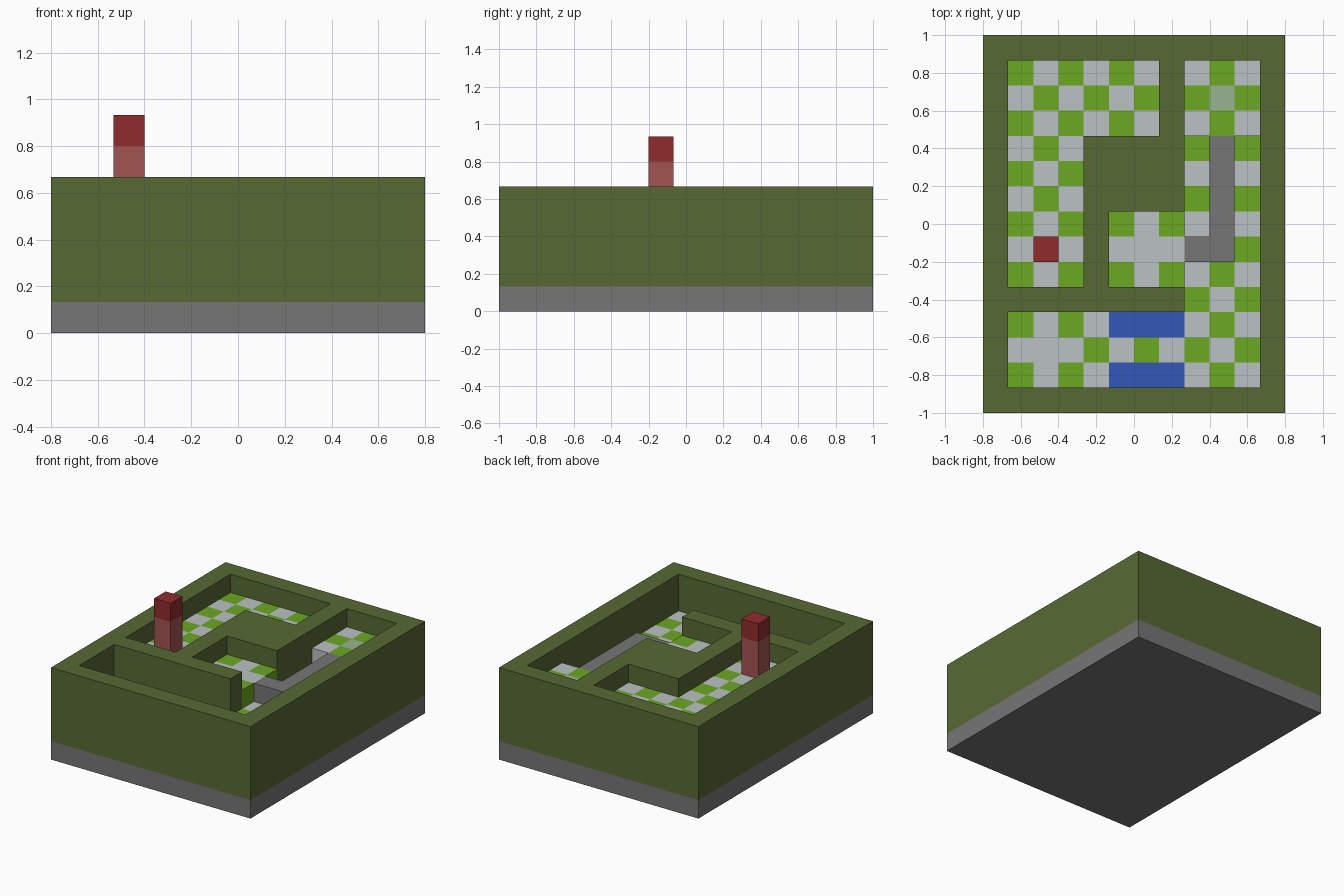
import bpy, bmesh
from mathutils import Vector

if "Cube" in bpy.data.objects:
    bpy.data.objects.remove(bpy.data.objects["Cube"], do_unlink=True)

U = 2 / 15  # one block

# Plan: # wall, u upper tile, l lower tile, g walkway, b water,
# p marked tile, w plain upper tile, v plain lower tile
PLAN = """
############
#uuuuuu#uuu#
#uuuuuu#upu#
#uuuuuu#uuu#
#uuu####lgl#
#uuu####lgl#
#uuu####lgl#
#uuu#uuulgl#
#uuu#uwuggl#
#uuu#uuulll#
########lll#
#llllbbblll#
#lvllllllll#
#llllbbblll#
############
""".split()
ROWS, COLS = len(PLAN), len(PLAN[0])
LEVEL = {"#": 5, "u": 4, "p": 4, "w": 4, "g": 4, "l": 3, "v": 3, "b": 3}


def material(name, r, g, b):
    def lin(c):
        c /= 255
        return c / 12.92 if c <= 0.04 else ((c + 0.055) / 1.055) ** 2.4
    mat = bpy.data.materials.new(name)
    color = (lin(r), lin(g), lin(b), 1)
    mat.diffuse_color = color
    mat.use_nodes = True
    mat.node_tree.nodes["Principled BSDF"].inputs["Base Color"].default_value = color
    return mat


stone = material("stone grey", 118, 118, 118)
hedge = material("hedge green", 87, 105, 52)
lime = material("lime green", 108, 168, 35)
pale = material("pale grey", 187, 193, 195)
mark = material("pale green", 153, 179, 143)
water = material("water blue", 51, 87, 183)
crimson = material("dark red", 145, 43, 44)
rose = material("dusty red", 162, 84, 81)


def add_object(name, bm, mats):
    mesh = bpy.data.meshes.new(name)
    bm.to_mesh(mesh)
    bm.free()
    for m in mats:
        mesh.materials.append(m)
    obj = bpy.data.objects.new(name, mesh)
    bpy.context.collection.objects.link(obj)


def box(name, lo, hi, mat):
    bm = bmesh.new()
    bmesh.ops.create_cube(bm, size=1)
    lo, hi = Vector(lo), Vector(hi)
    bmesh.ops.scale(bm, vec=hi - lo, verts=bm.verts)
    bmesh.ops.translate(bm, vec=(lo + hi) / 2, verts=bm.verts)
    add_object(name, bm, [mat])


def height(r, c):
    inside = 0 <= r < ROWS and 0 <= c < COLS
    return LEVEL[PLAN[r][c]] if inside else 1


def terrain(name, kinds, mats, pick=lambda r, c: 0):
    """Tops of the chosen cells, and sides down to any lower neighbour."""
    bm = bmesh.new()

    def quad(points, index):
        verts = [bm.verts.new(((x - COLS / 2) * U, (ROWS / 2 - y) * U, z * U))
                 for x, y, z in points]
        bm.faces.new(verts).material_index = index

    for r in range(ROWS):
        for c in range(COLS):
            if PLAN[r][c] not in kinds:
                continue
            h, index = height(r, c), pick(r, c)
            ring = [(c, r + 1), (c + 1, r + 1), (c + 1, r), (c, r)]
            quad([(x, y, h) for x, y in ring], index)
            for i, (dr, dc) in enumerate([(1, 0), (0, 1), (-1, 0), (0, -1)]):
                low = height(r + dr, c + dc)
                if low < h:
                    a, b = ring[i], ring[(i + 1) % 4]
                    quad([(*a, low), (*b, low), (*b, h), (*a, h)], index)
    bmesh.ops.remove_doubles(bm, verts=bm.verts, dist=0.001)
    bmesh.ops.dissolve_limit(bm, angle_limit=0.01, verts=bm.verts,
                             edges=bm.edges, delimit={"MATERIAL"})
    add_object(name, bm, mats)


def tile_color(r, c):
    kind = PLAN[r][c]
    if kind == "p":
        return 2
    return 0 if kind in "ul" and (r + c) % 2 == 0 else 1


# Base slab, hedge walls and sunken floors
box("base_slab", (-6 * U, -7.5 * U, 0), (6 * U, 7.5 * U, U), stone)
terrain("maze_walls", "#", [hedge])
terrain("checker_floor", "ulpwv", [lime, pale, mark], tile_color)
terrain("raised_walkway", "g", [stone])
terrain("water_pools", "b", [water])

# Two-tone marker post
x0, y0 = -4 * U, -1.5 * U
box("post_body", (x0, y0, 4 * U), (x0 + U, y0 + U, 6 * U), rose)
box("post_head", (x0, y0, 6 * U), (x0 + U, y0 + U, 7 * U), crimson)
